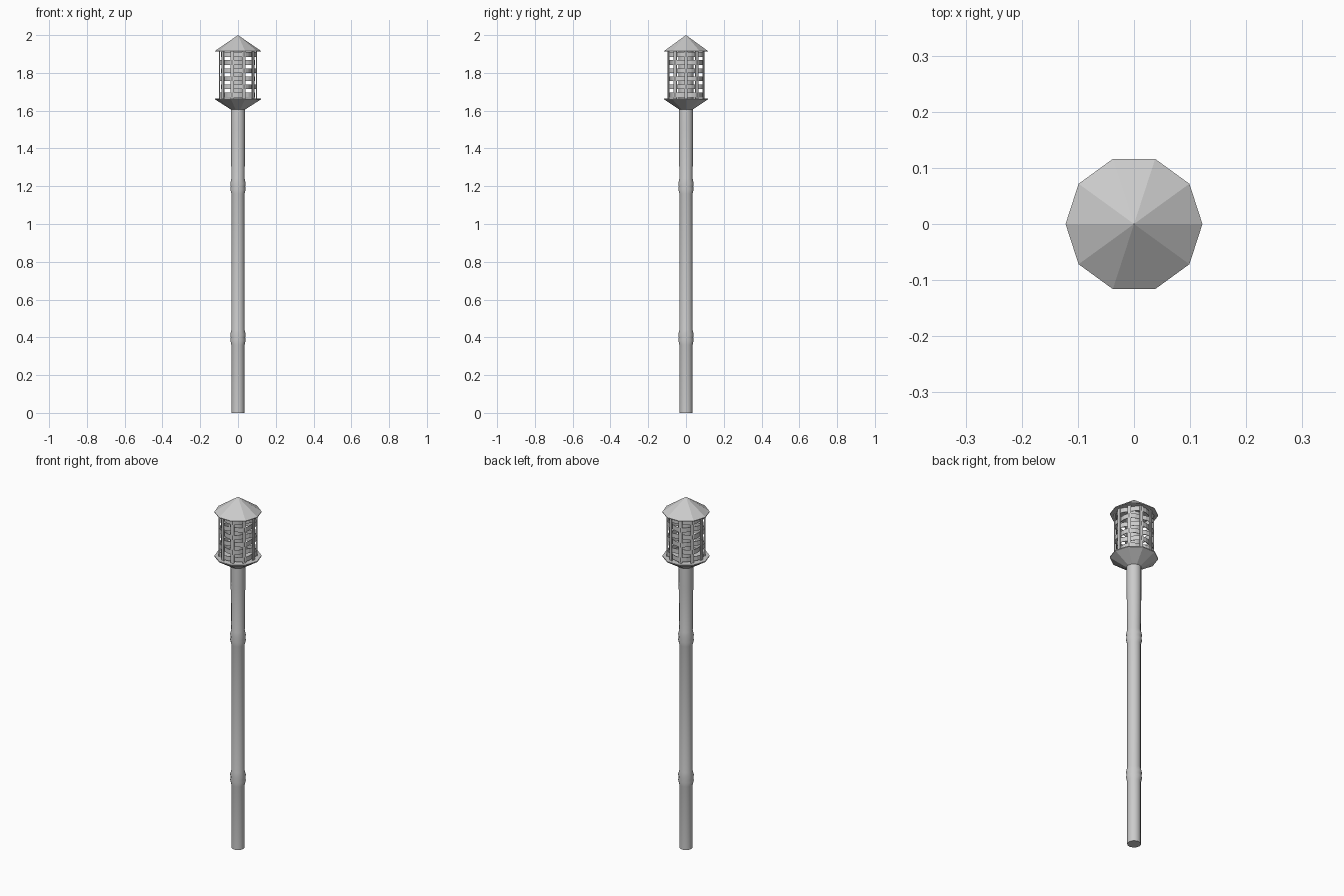
import bpy, bmesh
from math import cos, sin, pi, tau

if "Cube" in bpy.data.objects:
    bpy.data.objects.remove(bpy.data.objects["Cube"])

SIDES = 10


def make_object(name, bm, smooth=False):
    bmesh.ops.recalc_face_normals(bm, faces=bm.faces)
    mesh = bpy.data.meshes.new(name)
    bm.to_mesh(mesh)
    bm.free()
    ob = bpy.data.objects.new(name, mesh)
    bpy.context.collection.objects.link(ob)
    if smooth:
        bpy.context.view_layer.objects.active = ob
        ob.select_set(True)
        bpy.ops.object.shade_smooth_by_angle(angle=0.7)
        ob.select_set(False)
    return ob


def lathe(name, profile, sides=SIDES, smooth=False):
    """Closed solid of revolution from (radius, z) points."""
    bm = bmesh.new()
    rings = [[bm.verts.new((r * cos(tau * i / sides), r * sin(tau * i / sides), z))
              for i in range(sides)] for r, z in profile]
    for a, b in zip(rings, rings[1:]):
        for i in range(sides):
            j = (i + 1) % sides
            bm.faces.new((a[i], a[j], b[j], b[i]))
    bm.faces.new(rings[0])
    bm.faces.new(rings[-1])
    bmesh.ops.remove_doubles(bm, verts=bm.verts, dist=1e-5)
    return make_object(name, bm, smooth)


# bamboo pole with swollen joints
lathe("pole", [(0.035, 0), (0.035, 0.36), (0.041, 0.385), (0.038, 0.40), (0.041, 0.415),
               (0.035, 0.44), (0.035, 1.16), (0.041, 1.185), (0.038, 1.20), (0.041, 1.215),
               (0.035, 1.24), (0.038, 1.5), (0.038, 1.61)], 12, True)

# flared dish, inner fuel canister and conical roof
lathe("dish", [(0.036, 1.605), (0.122, 1.66), (0.122, 1.665)])
lathe("canister", [(0.04, 1.66), (0.04, 1.915)], 12, True)
lathe("roof", [(0.122, 1.912), (0.122, 1.916), (0.0, 2.0)])

# upright slats of the cage
bm = bmesh.new()
for k in range(SIDES):
    a = tau * k / SIDES
    res = bmesh.ops.create_cube(bm, size=1)
    for v in res["verts"]:
        r, t, z = 0.097 + v.co.x * 0.006, v.co.y * 0.018, 1.7885 + v.co.z * 0.25
        v.co = (r * cos(a) - t * sin(a), r * sin(a) + t * cos(a), z)
make_object("cage_slats", bm)

# woven bands passing alternately outside and inside the slats
bm = bmesh.new()
ROWS, N = 6, SIDES * 2
for row in range(ROWS):
    z = 1.684 + row * 0.0425
    loops = []
    for i in range(N):
        a = tau * i / N
        r = 0.094
        if i % 2 == 0:
            r += 0.007 if (i // 2 + row) % 2 else -0.006
        loops.append([bm.verts.new((q * cos(a), q * sin(a), h)) for q, h in
                      ((r, z - 0.013), (r, z + 0.013), (r - 0.003, z + 0.013), (r - 0.003, z - 0.013))])
    for i in range(N):
        p, q = loops[i], loops[(i + 1) % N]
        for k in range(4):
            m = (k + 1) % 4
            bm.faces.new((p[k], q[k], q[m], p[m]))
make_object("woven_bands", bm)
